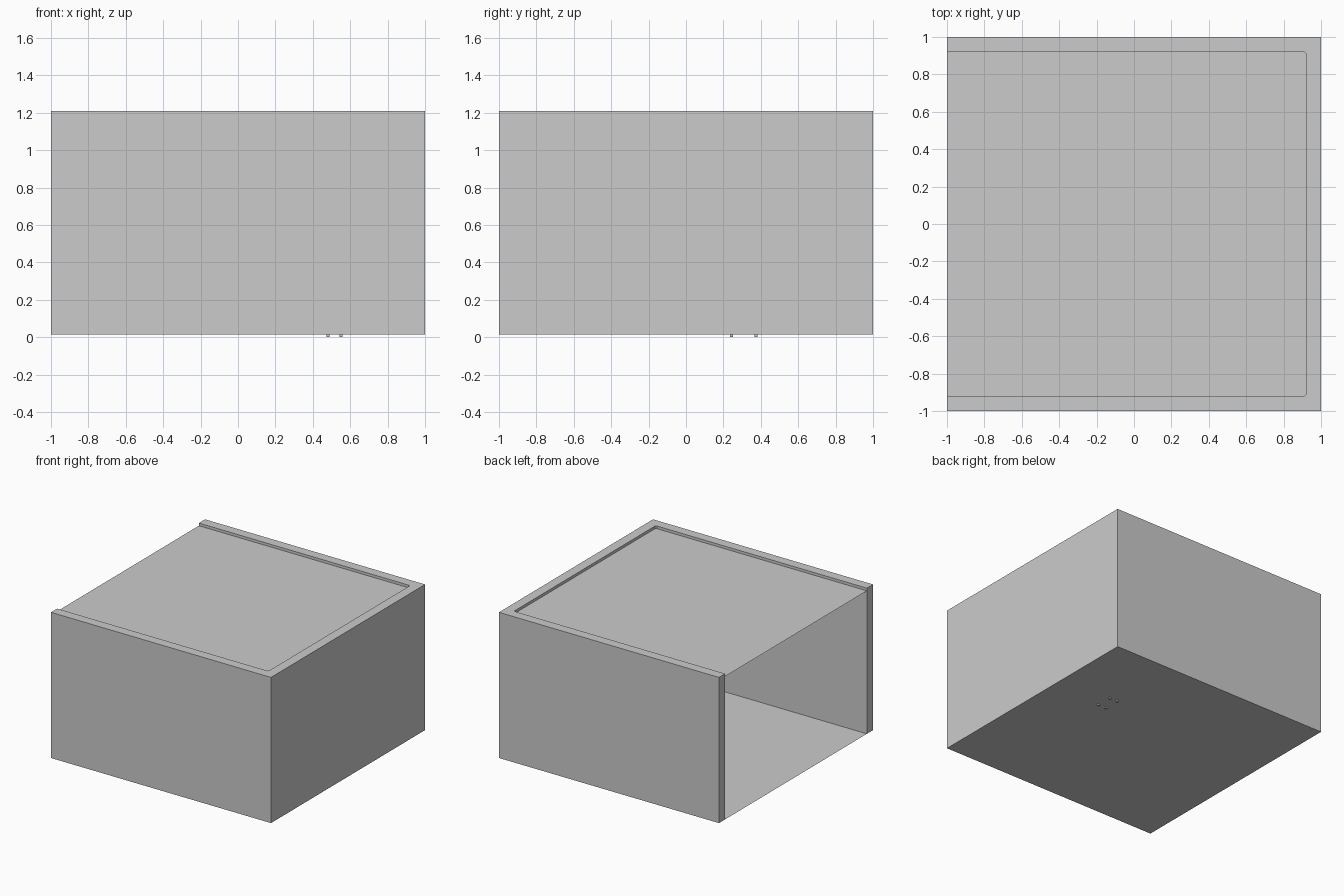
import bpy, bmesh

if "Cube" in bpy.data.objects:
    bpy.data.objects.remove(bpy.data.objects["Cube"])

FLOOR, CEIL, TOP = 0.013, 1.188, 1.21
INNER, CHAMFER = 0.92, 0.01


def make_object(name, bm):
    bmesh.ops.recalc_face_normals(bm, faces=bm.faces)
    mesh = bpy.data.meshes.new(name)
    bm.to_mesh(mesh)
    bm.free()
    obj = bpy.data.objects.new(name, mesh)
    bpy.context.collection.objects.link(obj)
    return obj


def profile(name, points, z0, z1=None):
    """Flat outline at z0, extruded up to z1 when given."""
    bm = bmesh.new()
    face = bm.faces.new([bm.verts.new((x, y, z0)) for x, y in points])
    if z1 is not None:
        geo = bmesh.ops.extrude_face_region(bm, geom=[face], use_keep_orig=True)["geom"]
        verts = [v for v in geo if isinstance(v, bmesh.types.BMVert)]
        bmesh.ops.translate(bm, verts=verts, vec=(0, 0, z1 - z0))
    return make_object(name, bm)


def rectangle(cx, cy, hx, hy):
    return [(cx - hx, cy - hy), (cx + hx, cy - hy), (cx + hx, cy + hy), (cx - hx, cy + hy)]


# Inner room outline, open on the left, with small corner chamfers
inner = [(-1, -INNER), (INNER - CHAMFER, -INNER), (INNER, -INNER + CHAMFER),
         (INNER, INNER - CHAMFER), (INNER - CHAMFER, INNER), (-1, INNER)]

# Three thick walls as one U-shaped profile
profile("walls", [(-1, 1), (1, 1), (1, -1), (-1, -1)] + inner, FLOOR, TOP)

# Thin floor and recessed ceiling
profile("floor", rectangle(0, 0, 1, 1), FLOOR)
profile("ceiling", inner, CEIL)

# Small side table inside; its feet poke just below the floor
CX, CY = 0.516, 0.308
for i, (sx, sy) in enumerate([(-1, -1), (1, -1), (1, 1), (-1, 1)]):
    profile(f"table_leg_{i + 1}",
            rectangle(CX + sx * 0.035, CY + sy * 0.065, 0.008, 0.008), 0, 0.15)
profile("table_top", rectangle(CX, CY, 0.055, 0.085), 0.15, 0.165)
